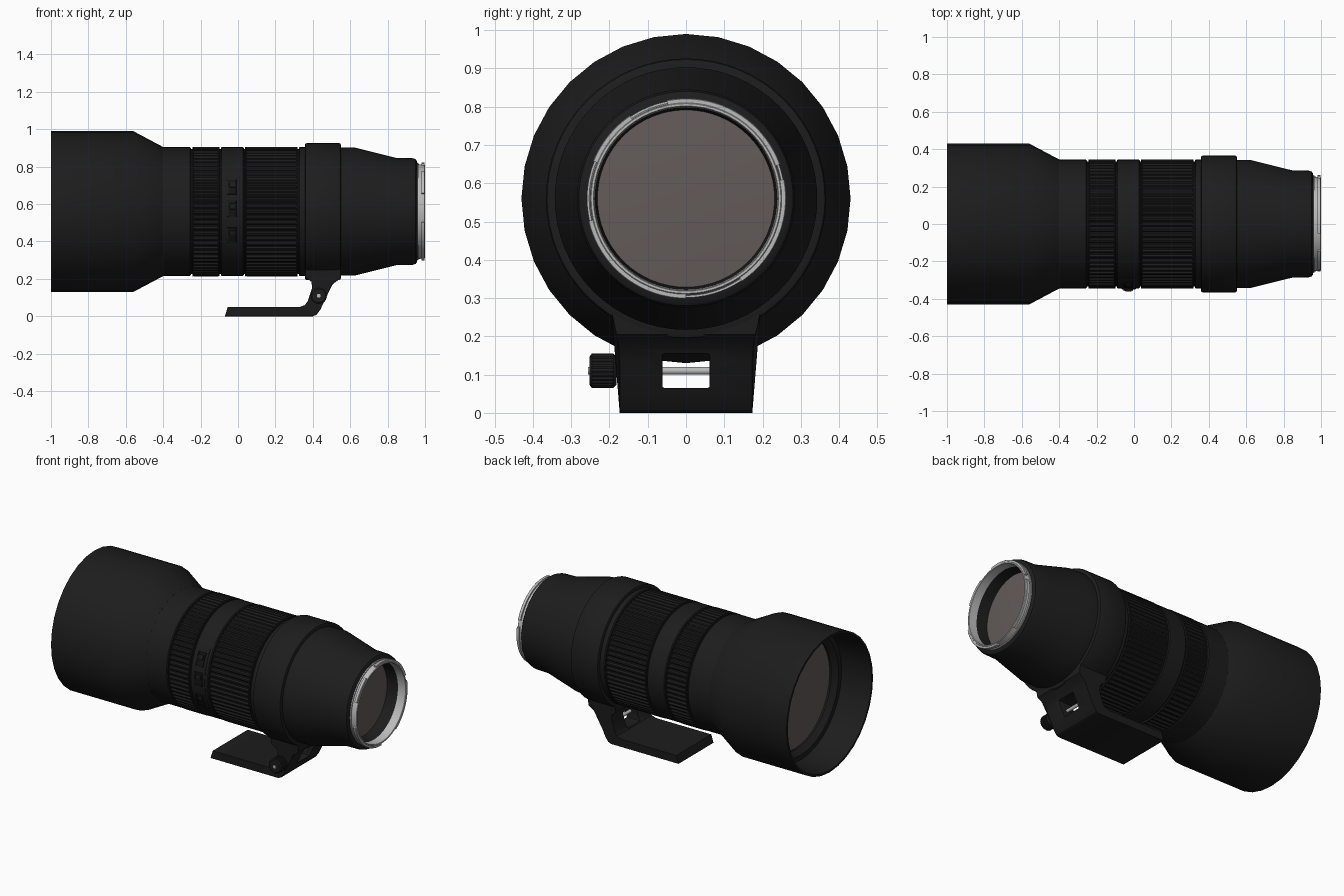
import bpy, bmesh, math
from mathutils import Vector, Matrix

if "Cube" in bpy.data.objects:
    bpy.data.objects.remove(bpy.data.objects["Cube"])

AXIS_Z = 0.56


def material(name, rgb):
    m = bpy.data.materials.new(name)
    m.diffuse_color = (*rgb, 1)
    m.use_nodes = True
    m.node_tree.nodes["Principled BSDF"].inputs["Base Color"].default_value = m.diffuse_color
    return m


BLACK = material("black_paint", (0.012, 0.012, 0.012))
DARK = material("groove_black", (0.007, 0.007, 0.007))
METAL = material("bare_metal", (0.5, 0.5, 0.5))
GLASS = material("glass", (0.125, 0.105, 0.1))


def finish(name, bm, mat, angle=30):
    bmesh.ops.recalc_face_normals(bm, faces=bm.faces)
    me = bpy.data.meshes.new(name)
    bm.to_mesh(me)
    bm.free()
    ob = bpy.data.objects.new(name, me)
    bpy.context.collection.objects.link(ob)
    me.materials.append(mat)
    bpy.ops.object.select_all(action='DESELECT')
    ob.select_set(True)
    bpy.context.view_layer.objects.active = ob
    bpy.ops.object.shade_smooth_by_angle(angle=math.radians(angle))
    return ob


def sweep(name, profile, mat, n=64, start=0, end=360, closed=True, ribs=()):
    """Turn (x, r) points about the lens axis; angle 0 is +y, 90 is up.
    Profile indices in ribs get alternating high and low radii."""
    bm = bmesh.new()
    full = end - start == 360
    rings = []
    for i in range(n if full else n + 1):
        a = math.radians(start + (end - start) * i / n)
        ring = []
        for k, (x, r) in enumerate(profile):
            if k in ribs and i % 4 >= 2:
                r -= 0.009
            ring.append(bm.verts.new((x, r * math.cos(a), AXIS_Z + r * math.sin(a))))
        rings.append(ring)
    m = len(profile)
    for i in range(n):
        a, b = rings[i], rings[(i + 1) % len(rings)]
        for k in range(m if closed else m - 1):
            q = (k + 1) % m
            bm.faces.new((a[k], a[q], b[q], b[k]))
    if not full:
        bm.faces.new(rings[0])
        bm.faces.new(rings[-1])
    bmesh.ops.remove_doubles(bm, verts=bm.verts, dist=1e-6)
    return finish(name, bm, mat)


def box(name, loc, size, mat, bevel=0.0, rot=0.0):
    bm = bmesh.new()
    bmesh.ops.create_cube(bm, size=1)
    bmesh.ops.scale(bm, vec=size, verts=bm.verts)
    if bevel:
        bmesh.ops.bevel(bm, geom=bm.edges[:], offset=bevel, segments=2, affect='EDGES', profile=0.5)
    bmesh.ops.transform(bm, matrix=Matrix.Translation(loc) @ Matrix.Rotation(rot, 4, 'X'), verts=bm.verts)
    return finish(name, bm, mat)


# Hood with open front and stepped throat
sweep("lens_hood", [(-0.40, 0.345), (-0.56, 0.43), (-1, 0.43), (-1, 0.417),
                    (-0.80, 0.405), (-0.80, 0.375), (-0.77, 0.345),
                    (-0.70, 0.345), (-0.70, 0.37), (-0.56, 0.37), (-0.40, 0.30)], BLACK, 32)

# Front element, slightly domed
sweep("front_glass", [(-0.775, 0), (-0.773, 0.12), (-0.768, 0.24), (-0.758, 0.346)], GLASS, closed=False)

# Inner core seen in the gaps between rings
sweep("barrel_core", [(-0.42, 0), (-0.42, 0.334), (0.40, 0.334), (0.40, 0)], DARK, closed=False)


# Smooth barrel rings with small edge chamfers
def band(name, x0, x1, r, c=0.005):
    return sweep(name, [(x0, r - 0.02), (x0, r - c), (x0 + c, r), (x1 - c, r),
                        (x1, r - c), (x1, r - 0.02)], BLACK)


band("hood_seat_ring", -0.41, -0.252, 0.344)
band("switch_ring", -0.092, 0.032, 0.344)
band("rear_ring", 0.325, 0.37, 0.344)
band("zoom_ring_front_lip", -0.244, -0.238, 0.346, 0.002)
band("zoom_ring_rear_lip", -0.106, -0.099, 0.346, 0.002)
band("focus_ring_front_lip", 0.038, 0.045, 0.346, 0.002)
band("focus_ring_rear_lip", 0.312, 0.319, 0.346, 0.002)

# Ribbed grips
for name, x0, x1 in (("zoom_grip", -0.238, -0.106), ("focus_grip", 0.045, 0.312)):
    sweep(name, [(x0, 0.325), (x0, 0.346), (x1, 0.346), (x1, 0.325)], BLACK, 288, ribs=(1, 2))

# Tripod collar
sweep("tripod_collar", [(0.358, 0.33), (0.358, 0.357), (0.361, 0.363), (0.368, 0.366),
                        (0.54, 0.366), (0.547, 0.363), (0.55, 0.357), (0.55, 0.33)], BLACK)

# Tapered rear housing, hollow behind the rear element
sweep("rear_housing", [(0.53, 0.32), (0.53, 0.343), (0.62, 0.343), (0.845, 0.287),
                       (0.935, 0.285), (0.95, 0.28), (0.958, 0.268), (0.96, 0.24),
                       (0.92, 0.236), (0.86, 0.23), (0.84, 0.23)], BLACK)
sweep("rear_glass", [(0.885, 0), (0.883, 0.12), (0.875, 0.236)], GLASS, closed=False)

# Metal mount with bayonet tabs
sweep("mount_ring", [(0.958, 0.254), (0.998, 0.25), (1.0, 0.248), (1.0, 0.242),
                     (0.998, 0.24), (0.925, 0.238), (0.925, 0.243), (0.958, 0.243)], METAL)
for i, (a0, a1) in enumerate(((20, 101), (124, 158), (193, 270), (304, 371))):
    sweep(f"bayonet_tab_{i + 1}", [(0.98, 0.245), (0.98, 0.262), (0.996, 0.262),
                                   (0.998, 0.26), (0.998, 0.245)], METAL, 20, a0, a1)
sweep("mount_flange", [(0.955, 0.245), (0.955, 0.259), (0.966, 0.259), (0.966, 0.245)], METAL)

# Switch panel on the front side
sweep("switch_panel", [(-0.068, 0.33), (-0.068, 0.347), (-0.065, 0.349), (0.008, 0.349),
                       (0.011, 0.347), (0.011, 0.33)], BLACK, 20, 147, 212)
for i, z in enumerate((0.69, 0.575, 0.435)):
    s = math.asin((z - AXIS_Z) / 0.35)

    def on_panel(r, dz=0.0):
        return Vector((-0.03, -r * math.cos(s) + dz * math.sin(s), AXIS_Z + r * math.sin(s) + dz * math.cos(s)))

    box(f"switch_{i + 1}_slot", on_panel(0.347), (0.046, 0.012, 0.082), DARK, 0.002, -s)
    for side in (-1, 1):
        box(f"switch_{i + 1}_rail", on_panel(0.349) + Vector((side * 0.023, 0, 0)),
            (0.005, 0.014, 0.086), BLACK, 0.001, -s)
    box(f"switch_{i + 1}_slider", on_panel(0.353, 0.012), (0.034, 0.016, 0.03), BLACK, 0.004, -s)

# Tripod foot: side profile extruded across y
outline = [(-0.07, 0.0), (0.40, 0.0), (0.42, 0.008), (0.44, 0.035), (0.488, 0.135),
           (0.505, 0.17), (0.55, 0.205), (0.55, 0.265), (0.36, 0.265), (0.36, 0.21),
           (0.392, 0.185), (0.397, 0.155), (0.372, 0.08), (0.358, 0.06), (0.33, 0.05), (-0.055, 0.05)]
bm = bmesh.new()


def half_width(z):
    return 0.174 if z < 0.16 else 0.174 + (z - 0.16) * 0.2


sides = [[bm.verts.new((x, s * half_width(z), z)) for x, z in outline] for s in (-1, 1)]
for ring in sides:
    bm.faces.new(ring)
for k in range(len(outline)):
    q = (k + 1) % len(outline)
    bm.faces.new((sides[0][k], sides[0][q], sides[1][q], sides[1][k]))
foot = finish("tripod_foot", bm, BLACK)

# Window through the foot leg
cutter = box("window_cutter", (0.44, 0, 0.11), (0.3, 0.124, 0.09), BLACK, 0.006)
cutter.hide_render = True
cutter.hide_viewport = True
cut = foot.modifiers.new("window", 'BOOLEAN')
cut.operation = 'DIFFERENCE'
cut.solver = 'EXACT'
cut.object = cutter
bev = foot.modifiers.new("soft_edges", 'BEVEL')
bev.width = 0.006
bev.segments = 2
bev.limit_method = 'ANGLE'
bev.angle_limit = math.radians(60)


# Clamp screw and knurled knob
def along_y(name, rings, mat, n, ribbed=()):
    bm = bmesh.new()
    loops = []
    for k, (y, r) in enumerate(rings):
        loop = []
        for i in range(n):
            a = 2 * math.pi * i / n
            rr = r - 0.003 if k in ribbed and i % 2 else r
            loop.append(bm.verts.new((0.432 + rr * math.cos(a), y, 0.11 + rr * math.sin(a))))
        loops.append(loop)
    for a, b in zip(loops, loops[1:]):
        for i in range(n):
            bm.faces.new((a[i], a[(i + 1) % n], b[(i + 1) % n], b[i]))
    bm.faces.new(loops[0])
    bm.faces.new(loops[-1])
    return finish(name, bm, mat)


along_y("clamp_screw", [(-0.256, 0.01), (0.1, 0.01)], METAL, 20)
along_y("clamp_knob", [(-0.252, 0.037), (-0.246, 0.045), (-0.19, 0.045), (-0.182, 0.037)], BLACK, 48, (1, 2))
along_y("clamp_washer", [(-0.184, 0.018), (-0.17, 0.018)], BLACK, 24)
